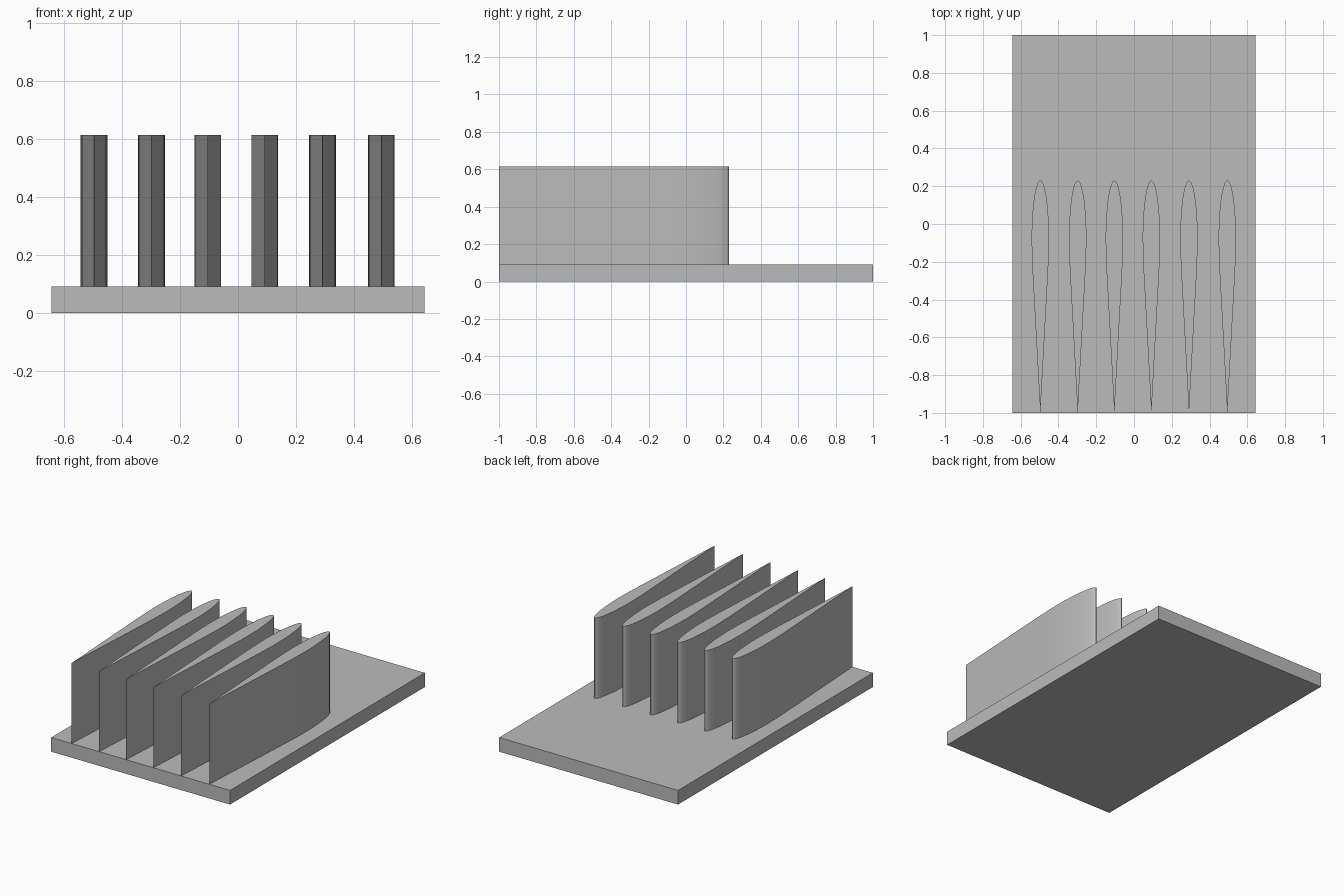
import bpy, bmesh, math

cube = bpy.data.objects.get("Cube")
if cube:
    bpy.data.objects.remove(cube, do_unlink=True)

grey = bpy.data.materials.new("plain grey")
grey.use_nodes = True
colour = (0.5, 0.5, 0.5, 1)
grey.diffuse_color = colour
grey.node_tree.nodes["Principled BSDF"].inputs["Base Color"].default_value = colour

BASE_TOP, FIN_TOP = 0.092, 0.615


def prism(name, outline, z0, z1):
    """Extrude a flat outline upwards from z0 to z1."""
    bm = bmesh.new()
    face = bm.faces.new([bm.verts.new((x, y, z0)) for x, y in outline])
    up = bmesh.ops.extrude_face_region(bm, geom=[face])["geom"]
    top = [v for v in up if isinstance(v, bmesh.types.BMVert)]
    bmesh.ops.translate(bm, verts=top, vec=(0, 0, z1 - z0))
    bmesh.ops.recalc_face_normals(bm, faces=bm.faces)
    mesh = bpy.data.meshes.new(name)
    bm.to_mesh(mesh)
    bm.free()
    mesh.materials.append(grey)
    obj = bpy.data.objects.new(name, mesh)
    bpy.context.collection.objects.link(obj)
    return obj


# Base plate
w = 0.643
prism("base_plate", [(-w, -1), (w, -1), (w, 1), (-w, 1)], 0, BASE_TOP)

# Teardrop fin section: straight tapered tail, rounded nose
WIDE_Y, NOSE_Y, HALF = -0.08, 0.23, 0.046
side = [(0.041, -0.25), (0.0448, -0.15)]
STEPS = 16
for i in range(STEPS):
    a = i / STEPS * math.pi / 2
    side.append((HALF * math.cos(a), WIDE_Y + (NOSE_Y - WIDE_Y) * math.sin(a)))
section = [(0, -1)] + side + [(0, NOSE_Y)] + [(-x, y) for x, y in reversed(side)]

# Row of six upright fins
for n, cx in enumerate((-0.496, -0.298, -0.104, 0.092, 0.291, 0.494)):
    fin = prism(f"fin_{n + 1}", [(cx + x, y) for x, y in section], BASE_TOP, FIN_TOP)
    bpy.ops.object.select_all(action="DESELECT")
    fin.select_set(True)
    bpy.context.view_layer.objects.active = fin
    bpy.ops.object.shade_smooth_by_angle(angle=math.radians(30))
    # Keep the thin tail edge crisp
    for edge in fin.data.edges:
        if all(fin.data.vertices[v].co.y < -0.99 for v in edge.vertices):
            edge.use_edge_sharp = True
